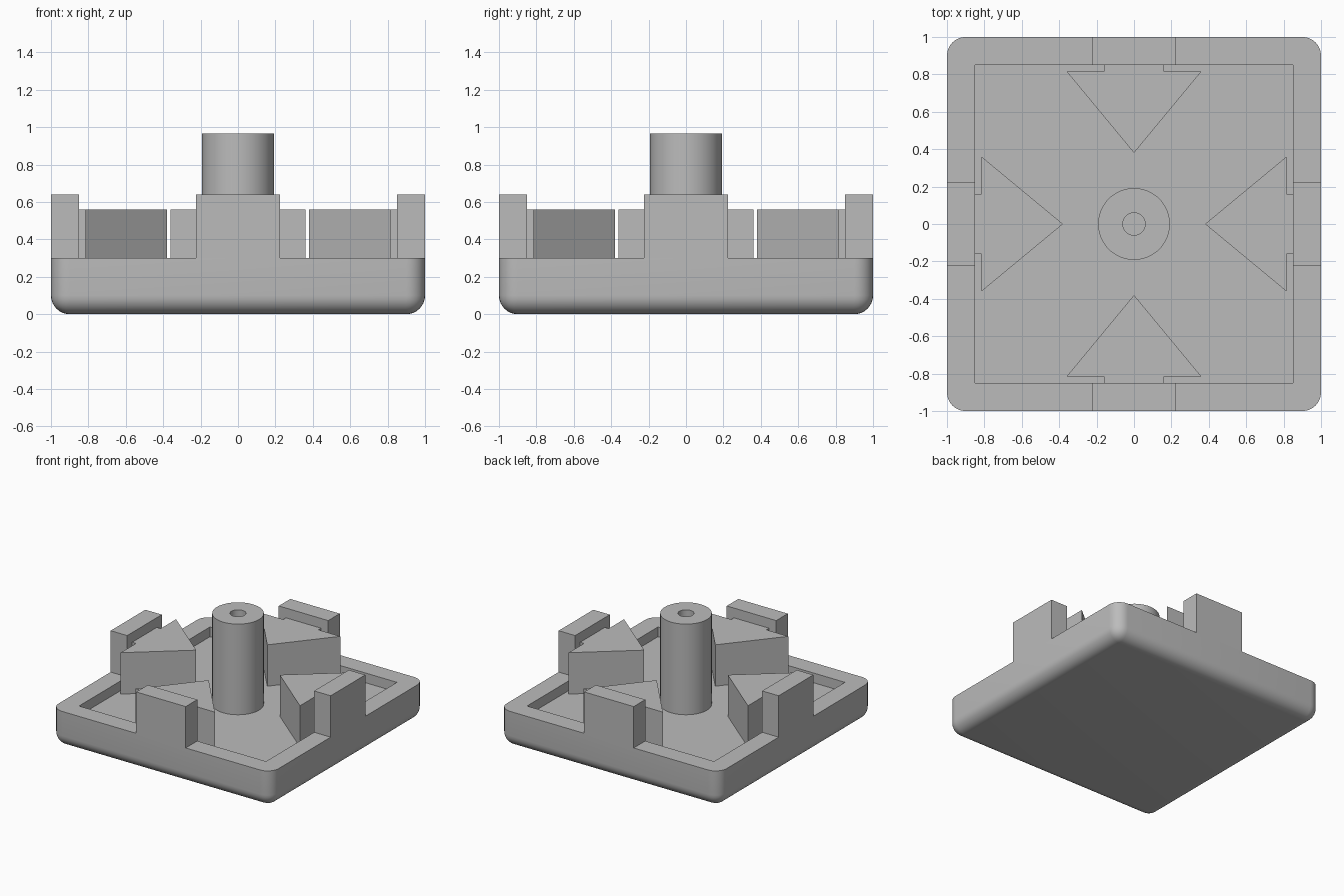
import bpy, bmesh, math
from mathutils import Matrix

cube = bpy.data.objects.get("Cube")
if cube:
    bpy.data.objects.remove(cube, do_unlink=True)

FLOOR, RIM, INNER = 0.22, 0.30, 0.85
BLOCK_TOP, TAB_TOP, POST_TOP = 0.56, 0.64, 0.965

grey = bpy.data.materials.new("plain_grey")
grey.use_nodes = True
colour = (0.5, 0.5, 0.5, 1)
grey.diffuse_color = colour
grey.node_tree.nodes["Principled BSDF"].inputs["Base Color"].default_value = colour


def make_object(name, bm, smooth=False):
    bmesh.ops.recalc_face_normals(bm, faces=bm.faces)
    mesh = bpy.data.meshes.new(name)
    bm.to_mesh(mesh)
    bm.free()
    mesh.materials.append(grey)
    obj = bpy.data.objects.new(name, mesh)
    bpy.context.collection.objects.link(obj)
    if smooth:
        shade(obj)
    return obj


def activate(obj):
    bpy.ops.object.select_all(action="DESELECT")
    obj.select_set(True)
    bpy.context.view_layer.objects.active = obj


def shade(obj):
    activate(obj)
    bpy.ops.object.shade_smooth_by_angle(angle=math.radians(35))


def prism(outline, z0, z1, turn=0):
    """Extrude an outline upwards, turned about the centre."""
    bm = bmesh.new()
    base = bm.faces.new([bm.verts.new((x, y, z0)) for x, y in outline])
    top = bmesh.ops.extrude_face_region(bm, geom=[base])["geom"]
    bmesh.ops.translate(bm, vec=(0, 0, z1 - z0),
                        verts=[v for v in top if isinstance(v, bmesh.types.BMVert)])
    bmesh.ops.rotate(bm, cent=(0, 0, 0), matrix=Matrix.Rotation(turn, 3, "Z"), verts=bm.verts)
    return bm


def rectangle(x, y0, y1):
    return [(-x, y0), (x, y0), (x, y1), (-x, y1)]


# Tray with rounded corners and a rounded underside
bm = prism(rectangle(1, -1, 1), 0, RIM)
bmesh.ops.recalc_face_normals(bm, faces=bm.faces)
edges = [e for e in bm.edges if min(v.co.z for v in e.verts) < 0.01]
bmesh.ops.bevel(bm, geom=edges, offset=0.1, segments=8, profile=0.5, affect="EDGES")
tray = make_object("tray", bm)

# Square recess in the tray
cutter = make_object("recess_cutter", prism(rectangle(INNER, -INNER, INNER), FLOOR, 1))
cutter.hide_render = True
cut = tray.modifiers.new("recess", "BOOLEAN")
cut.operation, cut.solver, cut.object = "DIFFERENCE", "EXACT", cutter
activate(tray)
bpy.ops.object.modifier_apply(modifier=cut.name)
bpy.data.objects.remove(cutter, do_unlink=True)
shade(tray)

# Hollow centre post
bm = bmesh.new()
profile = [(0.06, FLOOR), (0.06, POST_TOP), (0.192, POST_TOP), (0.192, FLOOR)]
ring = [bm.verts.new((r, 0, z)) for r, z in profile]
lines = [bm.edges.new(pair) for pair in zip(ring, ring[1:])]
bmesh.ops.spin(bm, geom=ring + lines, cent=(0, 0, 0), axis=(0, 0, 1),
               angle=math.tau, steps=48, use_merge=True)
bmesh.ops.remove_doubles(bm, verts=bm.verts, dist=0.0001)
make_object("centre_post", bm, smooth=True)

# Wall tabs and necked triangular blocks on all four sides
block = [(0, -0.38), (-0.36, -0.815), (-0.16, -0.815), (-0.16, -INNER),
         (0.16, -INNER), (0.16, -0.815), (0.36, -0.815)]
for i, side in enumerate(("front", "left", "back", "right")):
    turn = i * math.pi / 2
    make_object(side + "_tab", prism(rectangle(0.225, -1, -INNER), RIM, TAB_TOP, turn))
    make_object(side + "_block", prism(block, FLOOR, BLOCK_TOP, turn))
